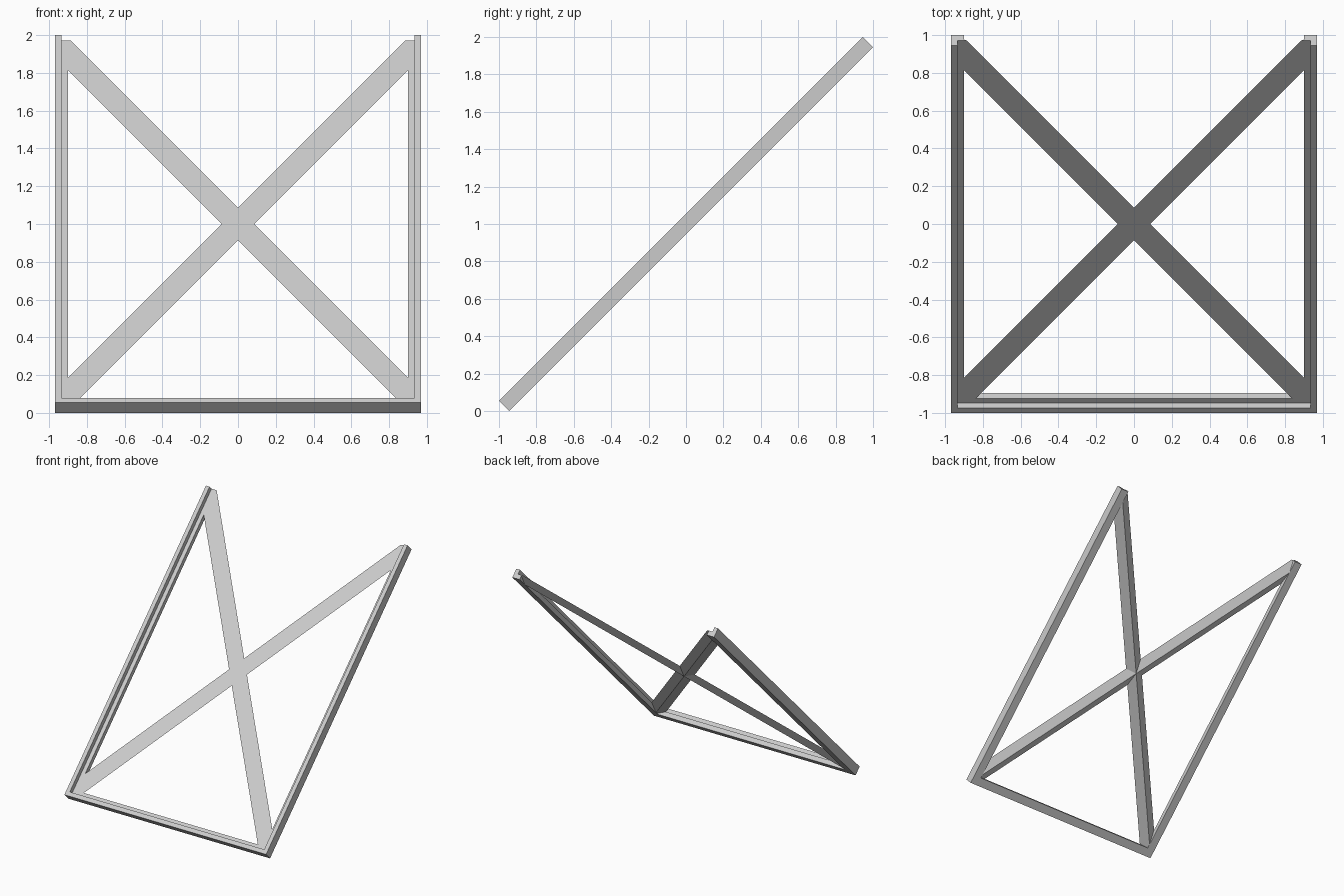
import bpy, bmesh, math
from mathutils import Matrix, Vector

cube = bpy.data.objects.get("Cube")
if cube:
    bpy.data.objects.remove(cube, do_unlink=True)

HALF_W, HALF_L, HALF_T = 0.97, 1.375, 0.039
LIP, RAIL = 0.035, 0.07
BAR_HALF = 0.07

# Flat layout is tilted back by 45 degrees and lifted
TILT = Matrix.Translation((0, 0, 1)) @ Matrix.Rotation(math.radians(45), 4, 'X')

grey = bpy.data.materials.new("light_grey")
grey.use_nodes = True
colour = (0.6, 0.6, 0.6, 1)
grey.diffuse_color = colour
grey.node_tree.nodes["Principled BSDF"].inputs["Base Color"].default_value = colour


def finish(name, bm):
    bmesh.ops.recalc_face_normals(bm, faces=bm.faces)
    bm.transform(TILT)
    mesh = bpy.data.meshes.new(name)
    bm.to_mesh(mesh)
    bm.free()
    mesh.materials.append(grey)
    obj = bpy.data.objects.new(name, mesh)
    bpy.context.collection.objects.link(obj)


def loft(rings):
    """Skin a closed section through a list of stations and cap both ends."""
    bm = bmesh.new()
    rows = [[bm.verts.new(p) for p in ring] for ring in rings]
    for a, b in zip(rows, rows[1:]):
        for i in range(len(a)):
            j = (i + 1) % len(a)
            bm.faces.new((a[i], a[j], b[j], b[i]))
    bm.faces.new(rows[0])
    bm.faces.new(rows[-1])
    return bm


# Three-sided rebated frame with mitred lower corners
section = [(0, -HALF_T), (0, HALF_T), (LIP, HALF_T), (LIP, 0), (RAIL, 0), (RAIL, -HALF_T)]
stations = [(-1, False), (-1, True), (1, True), (1, False)]
finish("frame_rails", loft([
    [(side * (HALF_W - d), d - HALF_L if low else HALF_L, h) for d, h in section]
    for side, low in stations]))

# Crossed braces: flat on top, ridged underneath, trimmed to the frame
for name, side in (("left_brace", 1), ("right_brace", -1)):
    along = Vector((side, math.sqrt(2), 0)).normalized()
    across = Vector((along.y, -along.x, 0))
    profile = [(-BAR_HALF, 0), (BAR_HALF, 0), (0, -HALF_T)]
    bm = loft([[along * end + across * w + Vector((0, 0, h)) for w, h in profile]
               for end in (-2, 2)])
    limit_x = HALF_W - LIP
    for point, normal in (((limit_x, 0, 0), (1, 0, 0)), ((-limit_x, 0, 0), (-1, 0, 0)),
                          ((0, HALF_L, 0), (0, 1, 0)), ((0, LIP - HALF_L, 0), (0, -1, 0))):
        bmesh.ops.bisect_plane(bm, geom=bm.verts[:] + bm.edges[:] + bm.faces[:],
                               plane_co=point, plane_no=normal, clear_outer=True)
        bmesh.ops.holes_fill(bm, edges=[e for e in bm.edges if e.is_boundary])
    finish(name, bm)
